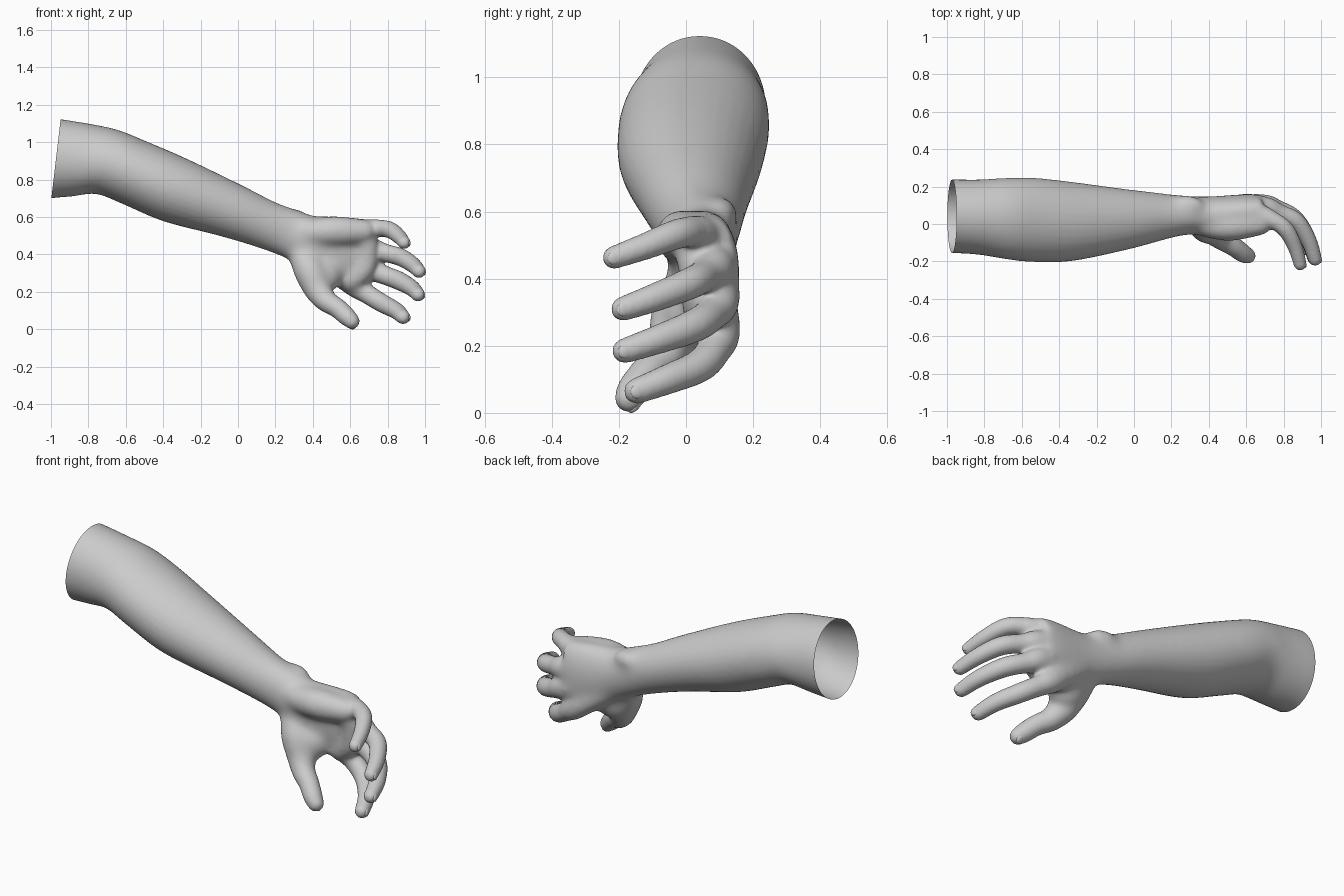
import bpy, bmesh
from math import sin, cos, pi
from mathutils import Vector, Matrix

if "Cube" in bpy.data.objects:
    bpy.data.objects.remove(bpy.data.objects["Cube"])

SIDES = 32
bm = bmesh.new()


def smooth_rows(rows, steps=6):
    """Catmull-Rom interpolation of rows of numbers."""
    out = []
    for i in range(len(rows) - 1):
        quad = [rows[max(i - 1, 0)], rows[i], rows[i + 1], rows[min(i + 2, len(rows) - 1)]]
        for s in range(steps):
            t = s / steps
            out.append([0.5 * (2 * b + (c - a) * t + (2 * a - 5 * b + 4 * c - d) * t * t
                               + (3 * b - a - 3 * c + d) * t ** 3) for a, b, c, d in zip(*quad)])
    return out + [list(rows[-1])]


def skin(rings):
    """Closed surface through a list of rings of points."""
    loops = [[bm.verts.new(p) for p in r] for r in rings]
    faces = [bm.faces.new(loops[0][::-1]), bm.faces.new(loops[-1])]
    for a, b in zip(loops, loops[1:]):
        for i in range(SIDES):
            j = (i + 1) % SIDES
            faces.append(bm.faces.new((a[i], a[j], b[j], b[i])))
    bmesh.ops.recalc_face_normals(bm, faces=faces)


def tube(rows):
    """Round limb through (x, y, z, radius) with rounded ends."""
    pts = smooth_rows(rows)
    cs = [Vector(p[:3]) for p in pts]
    rs = [p[3] + .003 for p in pts]
    n = len(cs)
    spine = []
    for k in range(n):
        d = (cs[min(k + 1, n - 1)] - cs[max(k - 1, 0)]).normalized()
        spine.append((cs[k], d, rs[k]))
    def cap(c, d, r, sign):
        return [(c + d * sign * r * sin(a), d, r * cos(a)) for a in (0.35, 0.7, 1.0, 1.25, 1.45)]
    spine = cap(*spine[0], -1)[::-1] + spine + cap(*spine[-1], 1)
    rings = []
    for c, d, r in spine:
        u = d.cross(Vector((0, 0, 1))).normalized()
        v = d.cross(u)
        rings.append([c + (u * cos(2 * pi * i / SIDES) + v * sin(2 * pi * i / SIDES)) * r
                      for i in range(SIDES)])
    skin(rings)


def blob(center, size):
    m = Matrix.Translation(center) @ Matrix.Diagonal((*size, 1))
    bmesh.ops.create_uvsphere(bm, u_segments=24, v_segments=16, radius=1, matrix=m)


def ramp(v, a, b):
    return max(0.0, min(1.0, (v - a) / (b - a)))


# forearm and palm: lower x, z, upper x, z, front y, back y
sections = [
    (-1.06, .69, -1.02, 1.14, -.155, .235), (-.99, .70, -.945, 1.125, -.157, .24),
    (-.88, .709, -.79, 1.10, -.165, .239), (-.76, .724, -.64, 1.067, -.187, .247),
    (-.62, .67, -.50, 1.01, -.204, .25), (-.40, .578, -.27, .91, -.198, .225),
    (-.10, .50, 0, .78, -.14, .187), (.10, .44, .18, .69, -.09, .165),
    (.24, .385, .31, .64, -.06, .152), (.36, .33, .40, .61, -.055, .148),
    (.47, .265, .50, .605, -.035, .153), (.58, .235, .62, .60, -.015, .16),
    (.66, .25, .69, .58, .01, .157)]
rings = []
for xb, zb, xt, zt, y0, y1 in smooth_rows(sections):
    c = Vector(((xb + xt) / 2, (y0 + y1) / 2, (zb + zt) / 2))
    v = Vector(((xt - xb) / 2, 0, (zt - zb) / 2))
    u = Vector((0, (y1 - y0) / 2, 0))
    rings.append([c + u * cos(2 * pi * i / SIDES) + v * sin(2 * pi * i / SIDES) for i in range(SIDES)])
skin(rings)

# fingers: palm bone start, knuckle, mid, joint, joint, tip
fingers = [
    [(.36, .07, .54, .05), (.63, .055, .53, .059), (.75, .015, .54, .044),
     (.815, -.035, .53, .042), (.862, -.125, .495, .037), (.888, -.215, .463, .032)],
    [(.36, .08, .50, .05), (.66, .085, .44, .065), (.78, .055, .41, .047),
     (.87, .01, .385, .045), (.935, -.09, .345, .040), (.968, -.188, .31, .034)],
    [(.36, .08, .46, .05), (.66, .095, .345, .065), (.77, .075, .295, .049),
     (.86, .025, .26, .047), (.93, -.08, .22, .041), (.963, -.183, .185, .035)],
    [(.36, .07, .42, .05), (.60, .098, .255, .065), (.69, .083, .19, .050),
     (.77, .04, .14, .047), (.845, -.055, .10, .042), (.883, -.147, .065, .036)]]
for f in fingers:
    tube(f)

# thumb
thumb = [(.34, .02, .40, .07), (.385, -.015, .31, .085), (.425, -.04, .22, .074), (.47, -.08, .155, .058),
         (.53, -.118, .115, .050), (.58, -.155, .07, .047), (.608, -.17, .044, .040)]
tube(thumb)

# pads of the palm, thumb web and wrist bump
tube([(.28, .03, .53, .05), (.38, .0, .52, .068), (.50, -.012, .525, .078), (.60, -.005, .525, .072), (.67, .0, .525, .06)])
tube([(.67, .02, .52, .058), (.69, .04, .42, .060), (.67, .05, .32, .060), (.60, .06, .26, .058)])
blob((.45, .01, .29), (.11, .08, .10))
blob((.28, .095, .595), (.10, .06, .052))

mesh = bpy.data.meshes.new("arm_and_hand")
bm.to_mesh(mesh)
bm.free()
arm = bpy.data.objects.new("arm_and_hand", mesh)
bpy.context.collection.objects.link(arm)
bpy.context.view_layer.objects.active = arm
arm.select_set(True)

# blend all parts into one skin
remesh = arm.modifiers.new("blend", 'REMESH')
remesh.mode = 'VOXEL'
remesh.voxel_size = 0.009
bpy.ops.object.modifier_apply(modifier="blend")

# soften everything a little, the palm, wrist and elbow a lot
group = arm.vertex_groups.new(name="soft_areas")
for v in arm.data.vertices:
    x, y, z = v.co
    w = ramp(x, .1, .22) * ramp(-x, -.74, -.62) * ramp(z, .15, .24) + ramp(-x, .4, .6)
    if w > 0:
        group.add([v.index], w, 'REPLACE')
for name, count, vg in (("soften_areas", 80, "soft_areas"), ("soften", 10, "")):
    mod = arm.modifiers.new(name, 'SMOOTH')
    mod.factor = 0.5
    mod.iterations = count
    mod.vertex_group = vg
    bpy.ops.object.modifier_apply(modifier=name)

# open cut at the elbow end
bm = bmesh.new()
bm.from_mesh(arm.data)
bmesh.ops.bisect_plane(bm, geom=bm.verts[:] + bm.edges[:] + bm.faces[:],
                       plane_co=(-.998, 0, .70), plane_no=(.993, 0, -.117), clear_inner=True)
bm.to_mesh(arm.data)
bm.free()
arm.data.polygons.foreach_set("use_smooth", [True] * len(arm.data.polygons))

# nails on the outer side of every tip
backs = [Vector((1, .3, 0))] * 4 + [Vector((.3, .3, -1))]
for k, (chain, back) in enumerate(zip(fingers + [thumb], backs)):
    tip, prev, r = Vector(chain[-1][:3]), Vector(chain[-2][:3]), chain[-1][3]
    d = (tip - prev).normalized()
    n = (back - d * back.dot(d)).normalized()
    s = d.cross(n)
    rot = Matrix((d, s, n)).transposed().to_4x4()
    bpy.ops.mesh.primitive_uv_sphere_add(segments=20, ring_count=12, radius=1)
    nail = bpy.context.object
    nail.name = "nail_%d" % (k + 1)
    nail.data.transform(Matrix.Translation(tip + d * r * .05 + n * r * .7) @ rot
                        @ Matrix.Diagonal((r * .8, r * .64, r * .33, 1)))
    bpy.ops.object.shade_smooth()
